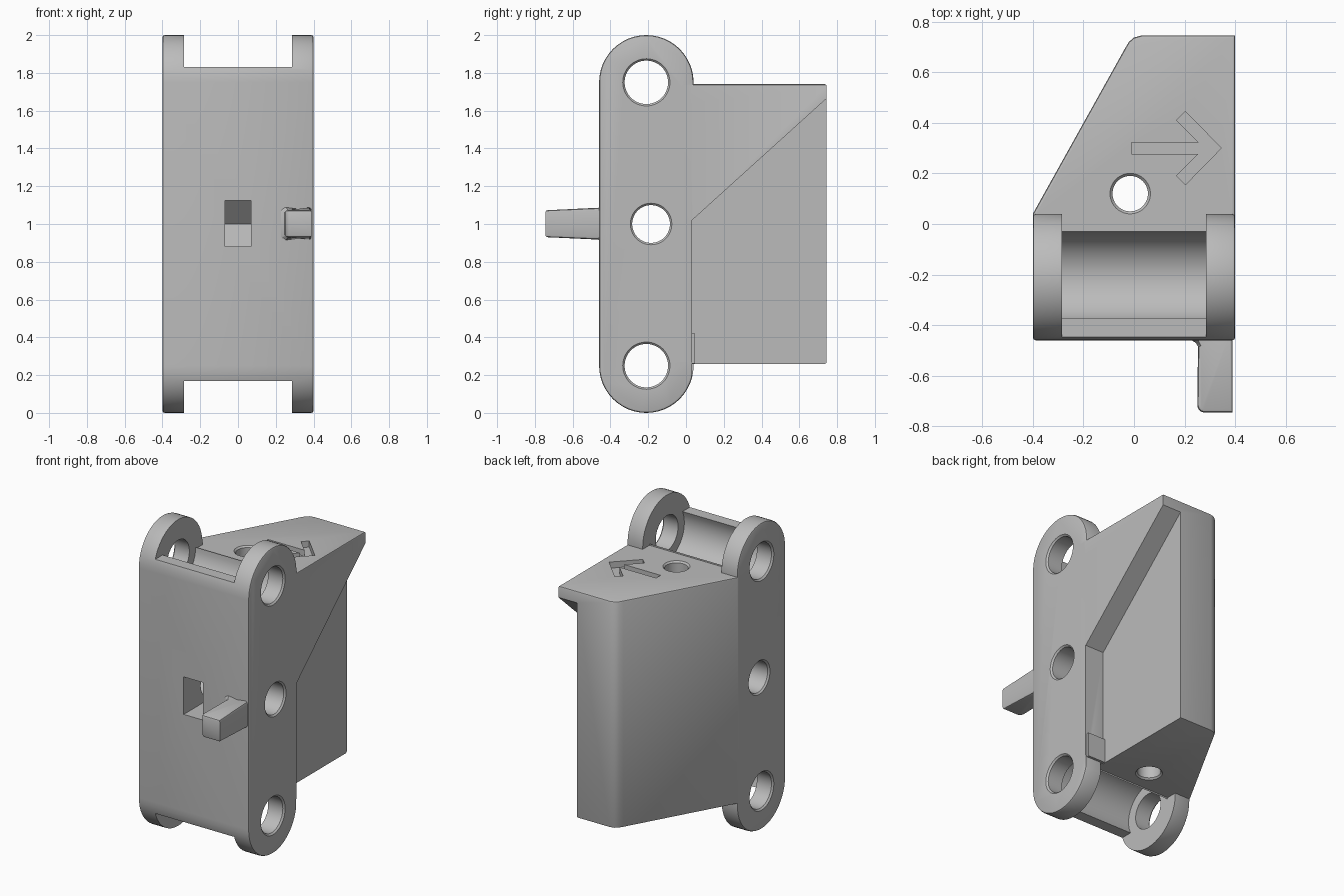
import bpy, bmesh, math

cube = bpy.data.objects.get("Cube")
if cube:
    bpy.data.objects.remove(cube, do_unlink=True)

grey = bpy.data.materials.new("plain grey")
grey.use_nodes = True
colour = (0.5, 0.5, 0.5, 1)
grey.diffuse_color = colour
grey.node_tree.nodes["Principled BSDF"].inputs["Base Color"].default_value = colour

WIDTH = 0.4       # half width of the body
INNER = 0.285     # inner face of the hinge ears
PIN_Y, PIN_Z = -0.21, 1.75


def arc(cx, cy, r, start, end, steps=24):
    angles = [math.radians(start + (end - start) * i / steps) for i in range(steps + 1)]
    return [(cx + r * math.cos(a), cy + r * math.sin(a)) for a in angles]


def loft(name, axis, sections, bevel=0):
    """Join equal outlines placed at heights along an axis, rounding the cap rims."""
    place = {"X": lambda a, b, h: (h, a, b), "Z": lambda a, b, h: (a, b, h)}[axis]
    bm = bmesh.new()
    rings = [[bm.verts.new(place(a, b, h)) for a, b in pts] for h, pts in sections]
    n = len(rings[0])
    for low, high in zip(rings, rings[1:]):
        for i in range(n):
            j = (i + 1) % n
            bm.faces.new((low[i], low[j], high[j], high[i]))
    caps = [bm.faces.new(rings[0]), bm.faces.new(rings[-1])]
    bmesh.ops.recalc_face_normals(bm, faces=bm.faces)
    if bevel:
        rims = [e for f in caps for e in f.edges]
        bmesh.ops.bevel(bm, geom=rims, offset=bevel, segments=2, profile=0.5, affect="EDGES")
    mesh = bpy.data.meshes.new(name)
    bm.to_mesh(mesh)
    bm.free()
    mesh.materials.append(grey)
    obj = bpy.data.objects.new(name, mesh)
    bpy.context.collection.objects.link(obj)
    return obj


def prism(name, axis, pts, lo, hi, bevel=0):
    return loft(name, axis, [(lo, pts), (hi, pts)], bevel)


def hole(axis, a, b, r, lo, hi):
    """Round cutter that flares into a small countersink at both mouths."""
    sizes = [(lo - 0.02, r + 0.03), (lo + 0.01, r), (hi - 0.01, r), (hi + 0.02, r + 0.03)]
    return loft("hole_cutter", axis, [(h, arc(a, b, s, 0, 352.5, 47)) for h, s in sizes])


def combine(target, tool, operation="DIFFERENCE"):
    mod = target.modifiers.new("shape", "BOOLEAN")
    mod.operation, mod.solver, mod.object = operation, "EXACT", tool
    bpy.context.view_layer.objects.active = target
    bpy.ops.object.modifier_apply(modifier=mod.name)
    bpy.data.objects.remove(tool, do_unlink=True)


# Long body with rounded ends
outline = arc(PIN_Y, PIN_Z, 0.25, 0, 180) + arc(PIN_Y, 2 - PIN_Z, 0.25, 180, 360)
body = prism("hinge_body", "X", outline, -WIDTH, WIDTH, 0.012)

# Hollow between the ears at both ends
gap = [(-0.6, 2.1), (-0.6, 1.83)] + arc(PIN_Y, PIN_Z, 0.18, 153.6, 360)
gap += [(-0.03, 1.74), (0.1, 1.74), (0.1, 2.1)]
for pts in (gap, [(y, 2 - z) for y, z in gap]):
    combine(body, prism("gap_cutter", "X", pts, -INNER, INNER))

# Tapered block on the back
plan = [(-WIDTH, -0.02), (-WIDTH, 0.04), (-0.035, 0.695), (-0.02, 0.72), (0, 0.737),
        (0.03, 0.745), (WIDTH, 0.745), (WIDTH, -0.02)]
combine(body, prism("block", "Z", plan, 0.26, 1.74, 0.01), "UNION")

# Stepped recess under a sloping ledge
recess = [(0.032, 0.1), (0.032, 1.02), (0.745, 1.665), (0.9, 1.805), (0.9, 0.1)]
combine(body, prism("recess_cutter", "X", recess, 0.265, 0.6))

# Pin holes, cross hole and upright hole
for z in (PIN_Z, 2 - PIN_Z):
    combine(body, hole("X", PIN_Y, z, 0.115, -WIDTH, WIDTH))
combine(body, hole("X", -0.185, 1, 0.1, -WIDTH, WIDTH))
combine(body, hole("Z", -0.015, 0.12, 0.07, 0.26, 1.74))

# Square front pocket with a V-shaped end
pocket = [(-0.6, 0.88), (-0.15, 0.88), (-0.03, 1), (-0.15, 1.125), (-0.6, 1.125)]
combine(body, prism("pocket_cutter", "X", pocket, -0.07, 0.07))

# Engraved arrow on the top
half = [(-0.01, 0.023), (0.255, 0.023), (0.168, 0.11), (0.203, 0.145)]
arrow = [(x, 0.3 - d) for x, d in half] + [(0.345, 0.3)]
arrow += [(x, 0.3 + d) for x, d in reversed(half)]
combine(body, prism("arrow_cutter", "Z", arrow, 1.7, 1.8))

# Front tab, flared where it joins the body
side = [(0.39, -0.745)] + arc(0.28, -0.715, 0.03, 270, 180, 6)
side += [(0.253, -0.485), (0.245, -0.47), (0.225, -0.458), (0.225, -0.42), (0.39, -0.42)]
tab = prism("front_tab", "Z", side, 0.93, 1.073, 0.012)
for v in tab.data.vertices:
    if v.co.y > -0.465:
        v.co.z = 1 + (v.co.z - 1) * 1.2

# Small stop in the lower corner of the recess
stop_plan = [(0.24, 0.02), (0.39, 0.02), (0.39, 0.048), (0.24, 0.048)]
stop = prism("recess_stop", "Z", stop_plan, 0.262, 0.42)

for obj in (body, tab, stop):
    bpy.ops.object.select_all(action="DESELECT")
    obj.select_set(True)
    bpy.context.view_layer.objects.active = obj
    bpy.ops.object.shade_smooth_by_angle(angle=math.radians(30))
